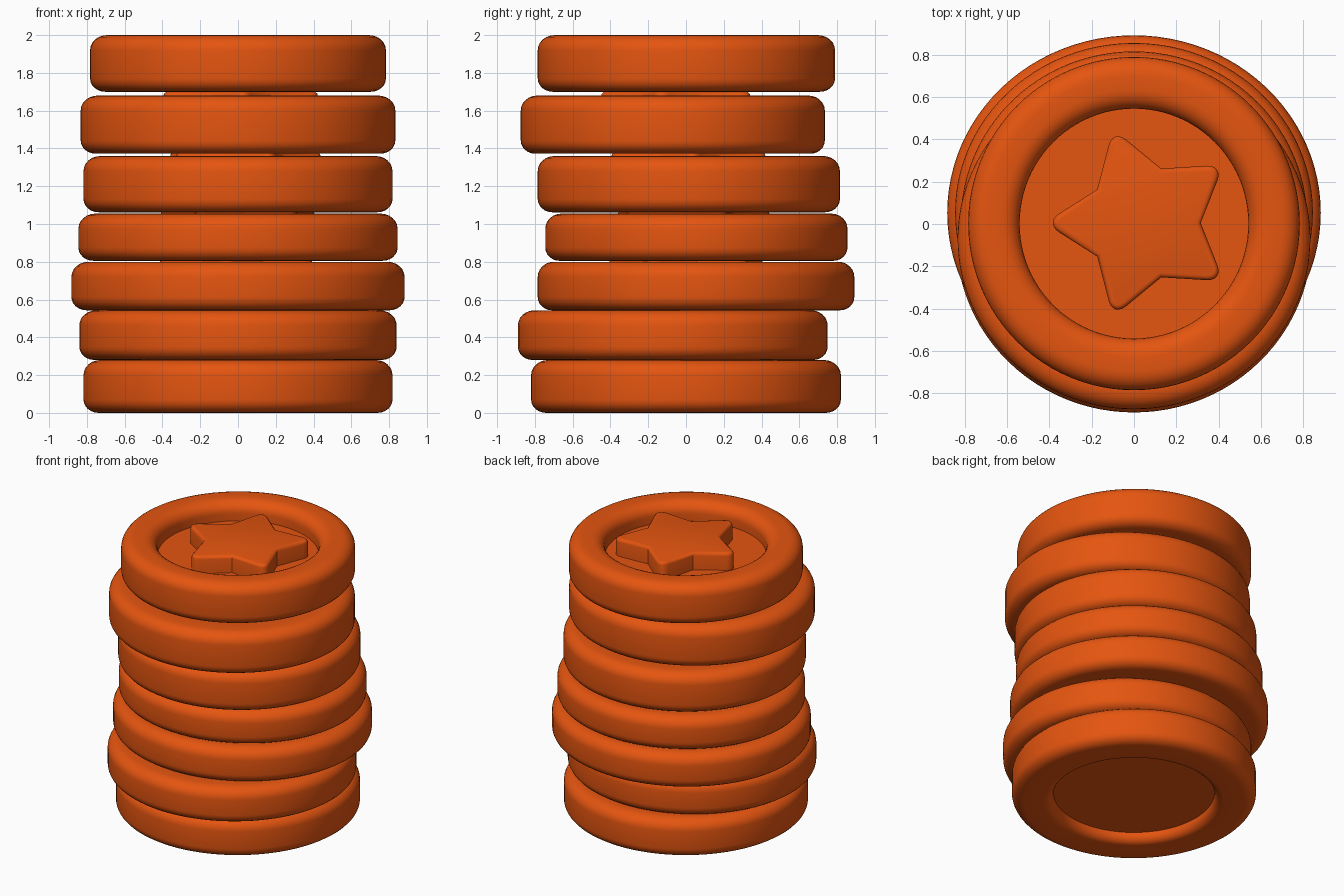
import bpy, bmesh, math

if "Cube" in bpy.data.objects:
    bpy.data.objects.remove(bpy.data.objects["Cube"])

orange = bpy.data.materials.new("orange")
orange.diffuse_color = (0.78, 0.09, 0.005, 1)
orange.use_nodes = True
orange.node_tree.nodes["Principled BSDF"].inputs["Base Color"].default_value = orange.diffuse_color


def finish(bm, name):
    bmesh.ops.recalc_face_normals(bm, faces=bm.faces)
    mesh = bpy.data.meshes.new(name)
    bm.to_mesh(mesh)
    bm.free()
    mesh.materials.append(orange)
    ob = bpy.data.objects.new(name, mesh)
    bpy.context.collection.objects.link(ob)
    bpy.ops.object.select_all(action='DESELECT')
    ob.select_set(True)
    bpy.context.view_layer.objects.active = ob
    bpy.ops.object.shade_smooth_by_angle(angle=math.radians(35))
    return ob


def arc(cr, cz, rr, rz, a0, a1, n=6):
    return [(cr + rr * math.cos(math.radians(a0 + (a1 - a0) * i / n)),
             cz + rz * math.sin(math.radians(a0 + (a1 - a0) * i / n))) for i in range(n + 1)]


def coin(name, cy, rx, ry, z0, z1, segs=96):
    # rounded rim with a recessed disc on both faces; radius given for a unit-ish coin
    r, inner, up, down = rx, 0.54, 0.135, 0.07
    prof = [(inner, z0 + down)]
    prof += arc(inner + 0.06, z0 + 0.06, 0.06, 0.06, 180, 270)
    prof += arc(r - 0.08, z0 + 0.07, 0.08, 0.07, -90, 0)
    prof += arc(r - 0.09, z1 - 0.08, 0.09, 0.08, 0, 90)
    prof += arc(inner + 0.09, z1 - 0.08, 0.09, 0.08, 90, 180)
    prof += [(inner, z1 - up)]
    bm = bmesh.new()
    rings = []
    for pr, pz in prof:
        rings.append([bm.verts.new((pr * math.cos(2 * math.pi * i / segs),
                                    cy + pr * ry / rx * math.sin(2 * math.pi * i / segs), pz))
                      for i in range(segs)])
    for a, b in zip(rings, rings[1:]):
        for i in range(segs):
            j = (i + 1) % segs
            bm.faces.new((a[i], a[j], b[j], b[i]))
    bm.faces.new(rings[0])
    bm.faces.new(rings[-1])
    bmesh.ops.remove_doubles(bm, verts=bm.verts, dist=1e-5)
    return finish(bm, name)


def star(name, cx, cy, z0, z1, turn):
    # five-pointed star with rounded tips and a softened top edge
    bm = bmesh.new()
    vs = []
    for i in range(10):
        rad = 0.468 if i % 2 == 0 else 0.27
        a = math.pi + turn + i * math.pi / 5
        vs.append(bm.verts.new((cx + rad * math.cos(a), cy + rad * math.sin(a), z0)))
    bm.faces.new(vs)
    bmesh.ops.bevel(bm, geom=vs[::2], offset=0.08, segments=6, profile=0.5, affect='VERTICES')
    ext = bmesh.ops.extrude_face_region(bm, geom=bm.faces[:])
    top = [v for v in ext["geom"] if isinstance(v, bmesh.types.BMVert)]
    for v in top:
        v.co.z = z1
    edges = [e for e in bm.edges if all(v.co.z > z1 - 1e-5 for v in e.verts)]
    bmesh.ops.bevel(bm, geom=edges, offset=0.022, segments=3, profile=0.5, affect='EDGES')
    return finish(bm, name)


# stack from the bottom up: centre y, x radius, y radius, bottom, top
coins = [
    (0.00, 0.818, 0.820, 0.000, 0.280),
    (-0.07, 0.840, 0.820, 0.280, 0.543),
    (0.053, 0.882, 0.838, 0.543, 0.800),
    (0.055, 0.845, 0.800, 0.805, 1.055),
    (0.015, 0.818, 0.800, 1.062, 1.360),
    (-0.07, 0.833, 0.805, 1.372, 1.680),
    (0.002, 0.783, 0.787, 1.700, 2.000),
]
for n, (cy, rx, ry, z0, z1) in enumerate(coins):
    last = n == len(coins) - 1
    coin(f"coin_{n + 1}", cy, rx, ry, z0, z1)
    star(f"star_{n + 1}", 0.045 if last else 0.01, 0.005 if last else cy * 0.3,
         z1 - 0.14, z1 - 0.008 if last else z1 + 0.02, 0 if last else 0.35 * (6 - n))
